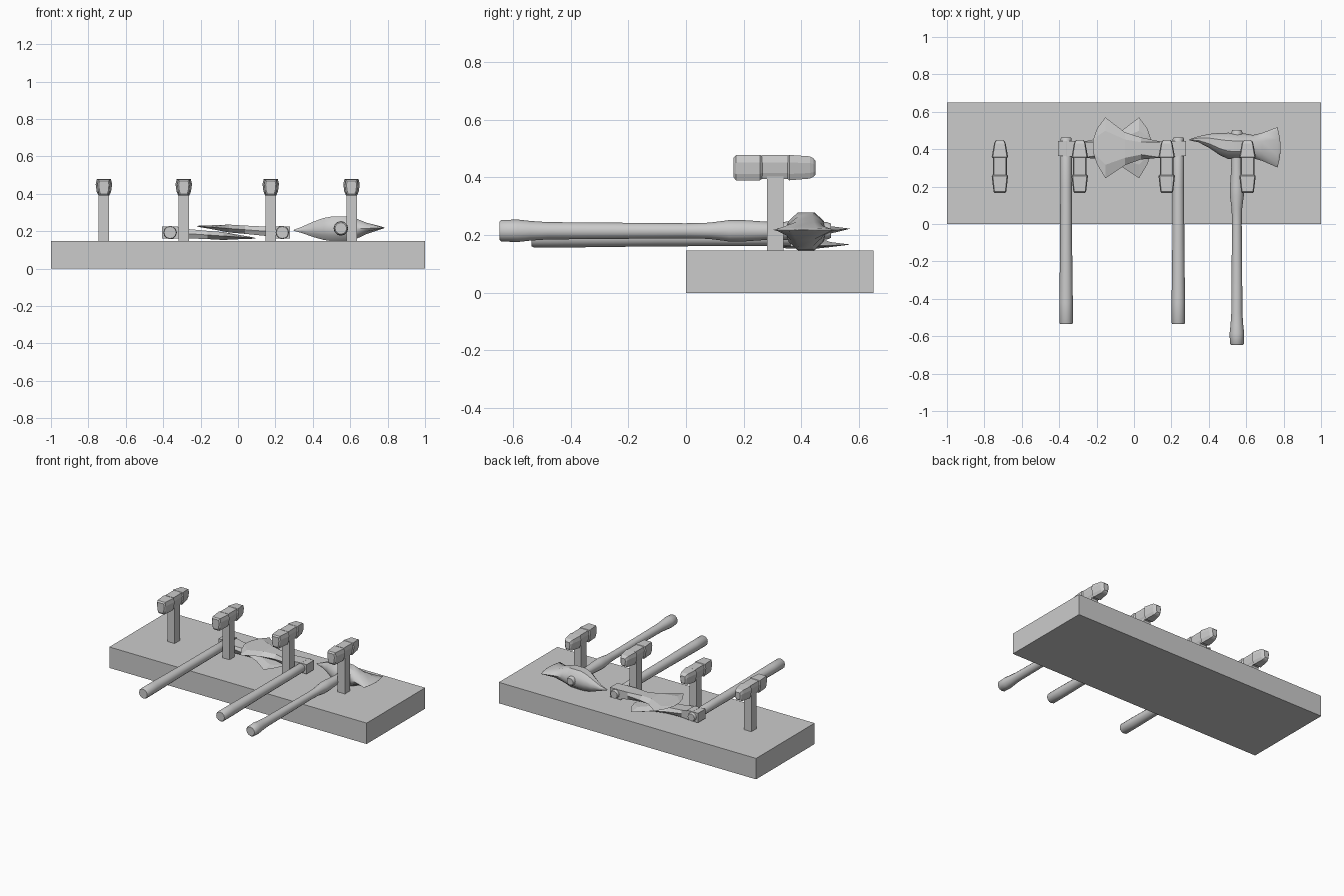
import bpy, math
from mathutils import Vector


def add_mesh(name, verts, faces, smooth=False):
    me = bpy.data.meshes.new(name)
    me.from_pydata(verts, [], faces)
    ob = bpy.data.objects.new(name, me)
    bpy.context.collection.objects.link(ob)
    bpy.ops.object.select_all(action='DESELECT')
    ob.select_set(True)
    bpy.context.view_layer.objects.active = ob
    bpy.ops.object.mode_set(mode='EDIT')
    bpy.ops.mesh.select_all(action='SELECT')
    bpy.ops.mesh.normals_make_consistent(inside=False)
    bpy.ops.object.mode_set(mode='OBJECT')
    if smooth:
        bpy.ops.object.shade_smooth_by_angle(angle=math.radians(40))
    return ob


def loft(name, rings, smooth=False):
    """Skin a row of equal-length rings and cap both ends."""
    n = len(rings[0])
    verts = [p for r in rings for p in r]
    faces = [(k * n + i, k * n + (i + 1) % n, (k + 1) * n + (i + 1) % n, (k + 1) * n + i)
             for k in range(len(rings) - 1) for i in range(n)]
    faces += [tuple(range(n)), tuple(range(len(verts) - n, len(verts)))]
    return add_mesh(name, verts, faces, smooth)


def box(name, x0, x1, y0, y1, z0, z1):
    return loft(name, [[(x0, y0, z), (x1, y0, z), (x1, y1, z), (x0, y1, z)] for z in (z0, z1)])


def handle(name, x, z, profile, sides=12):
    rings = [[(x + r * math.cos(2 * math.pi * i / sides), y, z + r * math.sin(2 * math.pi * i / sides))
              for i in range(sides)] for y, r in profile]
    return loft(name, rings, True)


# Wall board
box("board", -1, 1, 0, 0.65, 0, 0.147)


# Pegs: square post carrying a three-part hammer-shaped head
def head_part(name, x, sections):
    rings = []
    for y, w, lo, hi in sections:
        h = hi - lo
        half = [(0.86 * w, hi), (w, hi - 0.3 * h), (0.88 * w, lo + 0.25 * h), (0.66 * w, lo)]
        rings.append([(x + a, y, z) for a, z in half] + [(x - a, y, z) for a, z in reversed(half)])
    loft(name, rings)


for n, x in enumerate((-0.717, -0.29, 0.175, 0.607), 1):
    box(f"peg_post_{n}", x - 0.028, x + 0.028, 0.28, 0.338, 0.14, 0.42)
    head_part(f"peg_face_{n}", x, [(0.165, 0.027, 0.40, 0.468), (0.173, 0.034, 0.39, 0.477),
                                   (0.257, 0.044, 0.39, 0.478), (0.266, 0.036, 0.398, 0.47)])
    head_part(f"peg_middle_{n}", x, [(0.262, 0.037, 0.395, 0.477), (0.356, 0.037, 0.395, 0.477)])
    head_part(f"peg_back_{n}", x, [(0.35, 0.034, 0.398, 0.47), (0.358, 0.044, 0.39, 0.478),
                                   (0.43, 0.031, 0.396, 0.473), (0.442, 0.026, 0.402, 0.466),
                                   (0.449, 0.018, 0.41, 0.458)])

# Pair of crossed axes: distance from handle, low y, high y, half thickness
BLADE = [(0.09, 0.355, 0.44, 0.025), (-0.0, 0.362, 0.445, 0.034)][::-1] + [
    (0.2, 0.345, 0.463, 0.022), (0.285, 0.315, 0.49, 0.021), (0.39, 0.245, 0.57, 0.009),
    (0.435, 0.32, 0.51, 0.005), (0.457, 0.385, 0.445, 0.001)]
for tag, x, side, slope in (("left", -0.363, 1, -0.066), ("right", 0.237, -1, 0.075)):
    handle(f"{tag}_axe_handle", x, 0.193,
           [(-0.535, 0.032), (-0.528, 0.036), (-0.42, 0.036), (-0.1, 0.032), (0.2, 0.031),
            (0.455, 0.03), (0.463, 0.026)])
    rings = []
    for d, lo, hi, t in BLADE:
        m = 0.22 * (hi - lo)
        outline = [(hi, 0), (hi - m, t), (lo + m, t), (lo, 0), (lo + m, -t), (hi - m, -t)]
        if d < 0.1:  # squarer near the socket
            outline = [(hi, 0), (hi, t), (lo, t), (lo, 0), (lo, -t), (hi, -t)]
        rings.append([(x + side * d, y, 0.193 + slope * d + z) for y, z in outline])
    loft(f"{tag}_axe_blade", rings)
    box(f"{tag}_axe_collar", x - 0.042, x + 0.042, 0.363, 0.445, 0.16, 0.226)

# Broad pick axe on the right
handle("pick_axe_handle", 0.55, 0.215,
       [(-0.647, 0.031), (-0.64, 0.037), (-0.585, 0.039), (-0.54, 0.034), (-0.48, 0.03), (0.0, 0.026),
        (0.08, 0.028), (0.15, 0.037), (0.2, 0.037), (0.3, 0.03), (0.37, 0.032), (0.49, 0.03),
        (0.503, 0.024)])
# x, low y, high y, half thickness, centre z
PICK = [(0.297, 0.447, 0.453, 0.002, 0.205), (0.345, 0.437, 0.469, 0.018, 0.207),
        (0.405, 0.405, 0.482, 0.042, 0.21), (0.46, 0.367, 0.487, 0.059, 0.212),
        (0.505, 0.347, 0.488, 0.066, 0.213), (0.585, 0.345, 0.485, 0.065, 0.213),
        (0.635, 0.352, 0.476, 0.053, 0.213), (0.685, 0.338, 0.487, 0.031, 0.215),
        (0.767, 0.302, 0.518, 0.007, 0.218), (0.779, 0.35, 0.465, 0.003, 0.218),
        (0.784, 0.39, 0.425, 0.001, 0.218)]
rings = []
for x, lo, hi, t, zc in PICK:
    c, h = (lo + hi) / 2, (hi - lo) / 2
    rings.append([(x, c + h * a, zc + t * b) for a, b in
                  ((1, 0), (0.85, 0.55), (0.4, 1), (-0.4, 1), (-0.85, 0.55),
                   (-1, 0), (-0.85, -0.55), (-0.4, -1), (0.4, -1), (0.85, -0.55))])
loft("pick_axe_head", rings, True)
